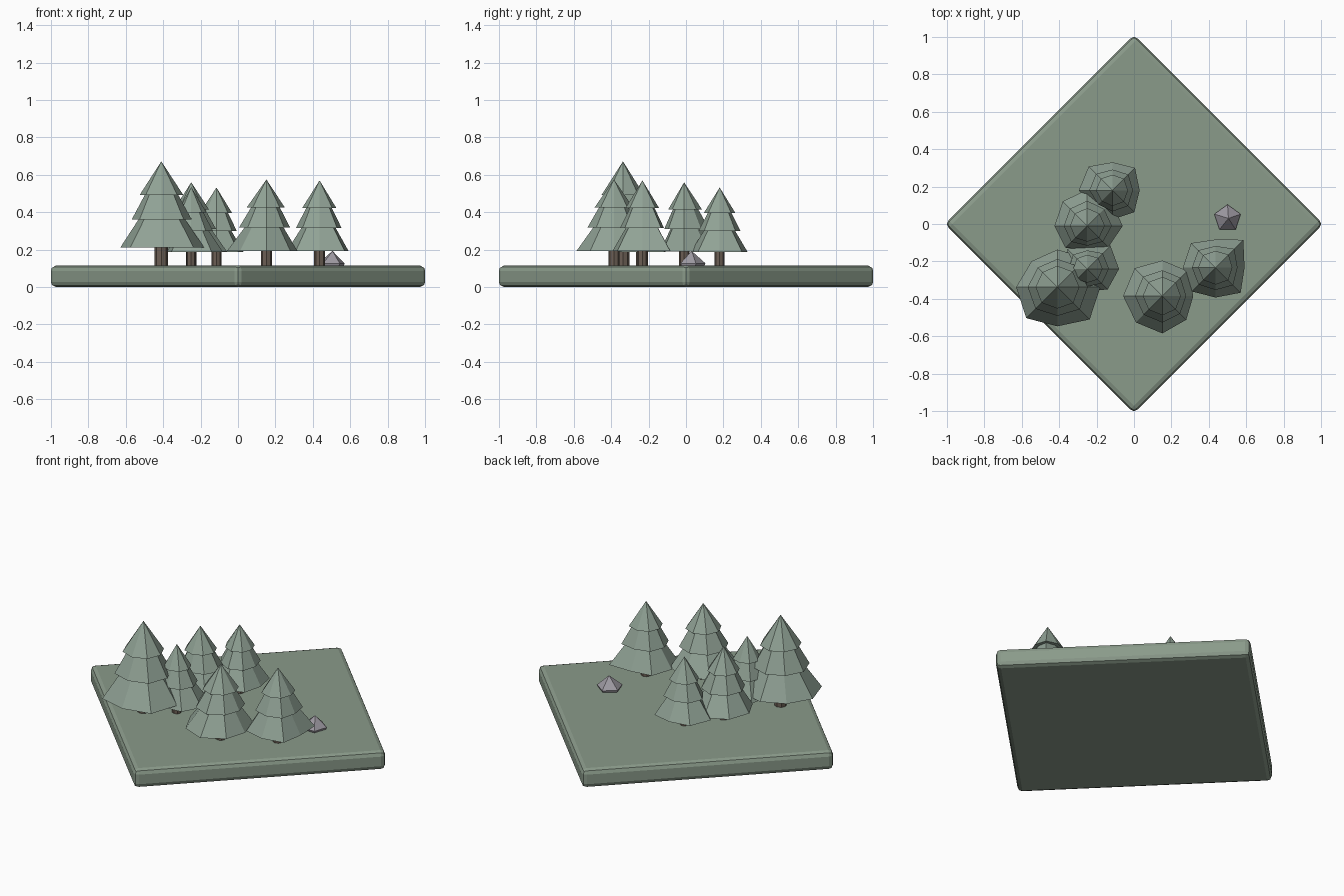
import bpy, bmesh, math

if "Cube" in bpy.data.objects:
    bpy.data.objects.remove(bpy.data.objects["Cube"])

def material(name, rgb):
    m = bpy.data.materials.new(name)
    m.diffuse_color = (*rgb, 1)
    m.use_nodes = True
    m.node_tree.nodes["Principled BSDF"].inputs["Base Color"].default_value = m.diffuse_color
    return m

grass = material("grass green", (0.255, 0.325, 0.255))
leaves = material("pine green", (0.28, 0.36, 0.30))
bark = material("bark brown", (0.15, 0.115, 0.09))
stone = material("stone grey", (0.34, 0.32, 0.36))

GROUND = 0.115

def loft(name, rings, mat):
    """Closed solid through rings of points; a one-point ring is a tip."""
    bm = bmesh.new()
    rows = [[bm.verts.new(p) for p in ring] for ring in rings]
    bm.faces.new(rows[0][::-1])
    for a, b in zip(rows, rows[1:]):
        n = len(a)
        for i in range(n):
            j = (i + 1) % n
            if len(b) == 1:
                bm.faces.new((a[i], a[j], b[0]))
            else:
                bm.faces.new((a[i], a[j], b[j], b[i]))
    if len(rows[-1]) > 1:
        bm.faces.new(rows[-1])
    bmesh.ops.recalc_face_normals(bm, faces=bm.faces)
    mesh = bpy.data.meshes.new(name)
    bm.to_mesh(mesh)
    bm.free()
    mesh.materials.append(mat)
    ob = bpy.data.objects.new(name, mesh)
    bpy.context.collection.objects.link(ob)
    return ob

def ring(x, y, z, radii, turn=0.0):
    n = len(radii)
    return [(x + r * math.cos(turn + math.tau * i / n),
             y + r * math.sin(turn + math.tau * i / n), z)
            for i, r in enumerate(radii)]

# ground slab, turned to a diamond, with rounded edges
bpy.ops.mesh.primitive_cube_add(size=1, location=(0, 0, GROUND / 2), rotation=(0, 0, math.pi / 4))
slab = bpy.context.object
slab.name = "ground_slab"
slab.scale = (1.431, 1.431, GROUND)
bpy.ops.object.transform_apply(location=False, rotation=True, scale=True)
slab.data.materials.append(grass)
bev = slab.modifiers.new("rounded_edges", 'BEVEL')
bev.width, bev.segments = 0.028, 2

# tiers: base height, top height, base radius factor, top radius factor, irregularity
TIERS = [(0.095, 0.25, 1.0, 0.54, 1.0),
         (0.245, 0.385, 0.72, 0.38, 0.6),
         (0.375, 0.555, 0.53, 0.0, 0.3)]

def tree(label, x, y, top, reach):
    s = (top - GROUND) / 0.555
    mean = sum(reach) / len(reach)
    r = 0.035 * s
    loft(f"trunk_{label}", [ring(x, y, GROUND - 0.02, [r] * 8),
                            ring(x, y, GROUND + 0.13 * s, [r] * 8)], bark)
    for k, (z0, z1, f0, f1, irregular) in enumerate(TIERS):
        shape = [(mean + (v - mean) * irregular) / 100 for v in reach]
        base = ring(x, y, GROUND + z0 * s, [v * f0 for v in shape])
        tip = GROUND + z1 * s
        upper = ring(x, y, tip, [v * f1 for v in shape]) if f1 else [(x, y, tip)]
        loft(f"foliage_{label}_{k + 1}", [base, upper], leaves)

# position, tip height, and lowest-branch reach (hundredths) going round from +x
TREES = [(-0.41, -0.337, 0.672, (23, 22, 20, 19.5, 22, 23.5, 21, 24.5)),
         (-0.25, -0.01, 0.56, (19, 18, 19.5, 18.5, 17.5, 16.5, 13, 16)),
         (-0.115, 0.18, 0.532, (14.5, 17, 15, 18, 18, 14, 15.5, 16.5)),
         (-0.25, -0.24, 0.535, (17, 17.5, 13, 15, 13, 15, 12, 15.5)),
         (0.152, -0.385, 0.575, (16.5, 19, 19, 21, 21, 20, 20, 18)),
         (0.436, -0.233, 0.57, (15.5, 21, 15, 18.5, 17.5, 18, 16, 19))]
for i, t in enumerate(TREES):
    tree(i + 1, *t)

# small five-sided rock
loft("rock", [ring(0.5, 0.03, GROUND - 0.02, [0.06] * 5, math.pi / 2),
              ring(0.5, 0.03, GROUND + 0.012, [0.074] * 5, math.pi / 2),
              [(0.505, 0.03, 0.193)]], stone)
